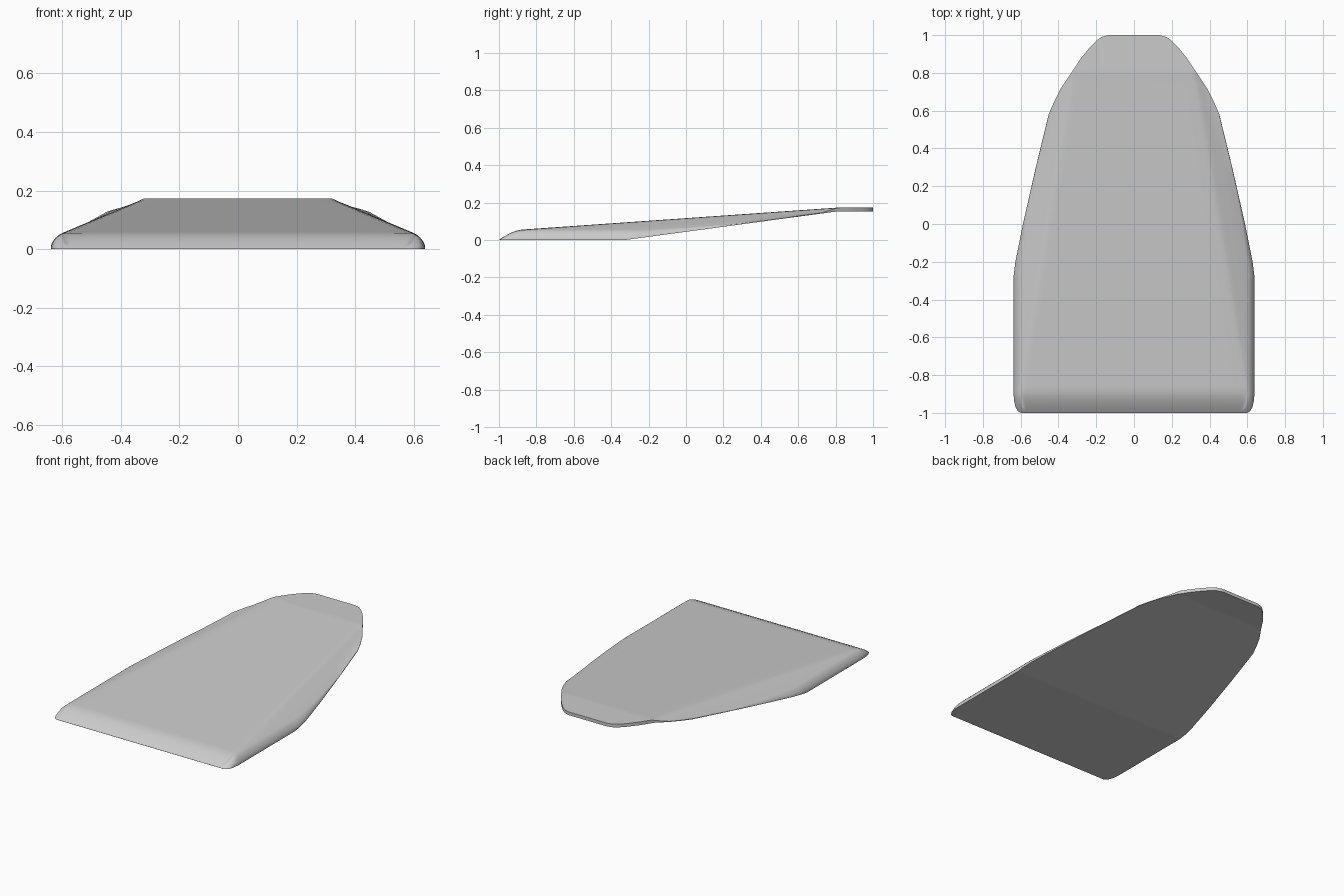
import bpy, bmesh, math

cube = bpy.data.objects.get("Cube")
if cube:
    bpy.data.objects.remove(cube, do_unlink=True)

# Plan outline (y, half width) and height profiles (y, z)
OUTLINE = [(-1, .6), (-.99, .615), (-.97, .627), (-.94, .634), (-.9, .638), (-.28, .638),
           (-.2, .628), (0, .588), (.3, .52), (.58, .452), (.65, .422), (.72, .386),
           (.8, .332), (.88, .279), (.94, .23), (.97, .2), (.99, .172), (1, .135)]
TOP = [(-1, .001), (-.97, .021), (-.94, .037), (-.91, .049), (-.88, .056), (.8, .173), (1, .173)]
BOTTOM = [(-1, 0), (-.33, 0), (.8, .152), (1, .152)]
SLOPE = .423


def sample(keys, y):
    for (a, p), (b, q) in zip(keys, keys[1:]):
        if y <= b:
            return p + (q - p) * (y - a) / (b - a)
    return keys[-1][1]


def shoulder(x):
    """Height of the slanted side plane."""
    return .165 - (x - .34) * SLOPE


def section(y):
    """Half cross-section from the centre line to the rim: (x, top, bottom)."""
    w, top, low = sample(OUTLINE, y), sample(TOP, y), sample(BOTTOM, y)
    r = .038 if y < -.3 else max(.003, .038 - .07 * (y + .3))
    core = w - r
    fold = max(0, min(core, .34 + (.165 - top) / SLOPE))
    xs = [fold * t for t in (0, .3, .6, .8, .88, .94, .97, 1)]
    xs += [fold + (core - fold) * t for t in (.1, .2, .35, .6, 1)]
    xs += [core + r * math.sin(math.pi / 2 * i / 8) for i in range(1, 9)]
    pts = []
    for x in xs:
        s = shoulder(x)
        z = (top + s - math.hypot(top - s, .006)) / 2 if y < .8 else min(top, s)
        z = max(min(z, top), low + .004) if y > -.3 else z
        if x > core and y < .55:
            z = low + (z - low) * math.sqrt(max(0, 1 - ((x - core) / r) ** 2))
        pts.append((x, max(z, low + .0005), low))
    return pts


# Stations along the length, including every profile point
ys = sorted({round(k[0], 3) for p in (OUTLINE, TOP, BOTTOM) for k in p}
            | {round(-.86 + .04 * i, 3) for i in range(46)})

bm = bmesh.new()
rings = []
for y in ys:
    half = section(y)
    row = [(-x, t, b) for x, t, b in half[:0:-1]] + half
    upper = [bm.verts.new((x, y, t)) for x, t, b in row]
    lower = [bm.verts.new((x, y, b)) for x, t, b in row]
    rings.append(upper + lower[::-1])
for a, b in zip(rings, rings[1:]):
    n = len(a)
    for i in range(n):
        j = (i + 1) % n
        bm.faces.new((a[i], a[j], b[j], b[i]))
# End caps as quad strips
for ring in (rings[0], rings[-1]):
    n = len(ring)
    for i in range(n // 2 - 1):
        bm.faces.new((ring[i], ring[i + 1], ring[n - 2 - i], ring[n - 1 - i]))
bmesh.ops.recalc_face_normals(bm, faces=bm.faces)

mesh = bpy.data.meshes.new("tapered_blade")
bm.to_mesh(mesh)
bm.free()
blade = bpy.data.objects.new("tapered_blade", mesh)
bpy.context.collection.objects.link(blade)

# Single plain grey
grey = bpy.data.materials.new("plain_grey")
grey.use_nodes = True
colour = (.6, .6, .6, 1)
grey.diffuse_color = colour
grey.node_tree.nodes["Principled BSDF"].inputs["Base Color"].default_value = colour
mesh.materials.append(grey)

bpy.ops.object.select_all(action='DESELECT')
blade.select_set(True)
bpy.context.view_layer.objects.active = blade
bpy.ops.object.shade_smooth_by_angle(angle=math.radians(30))
